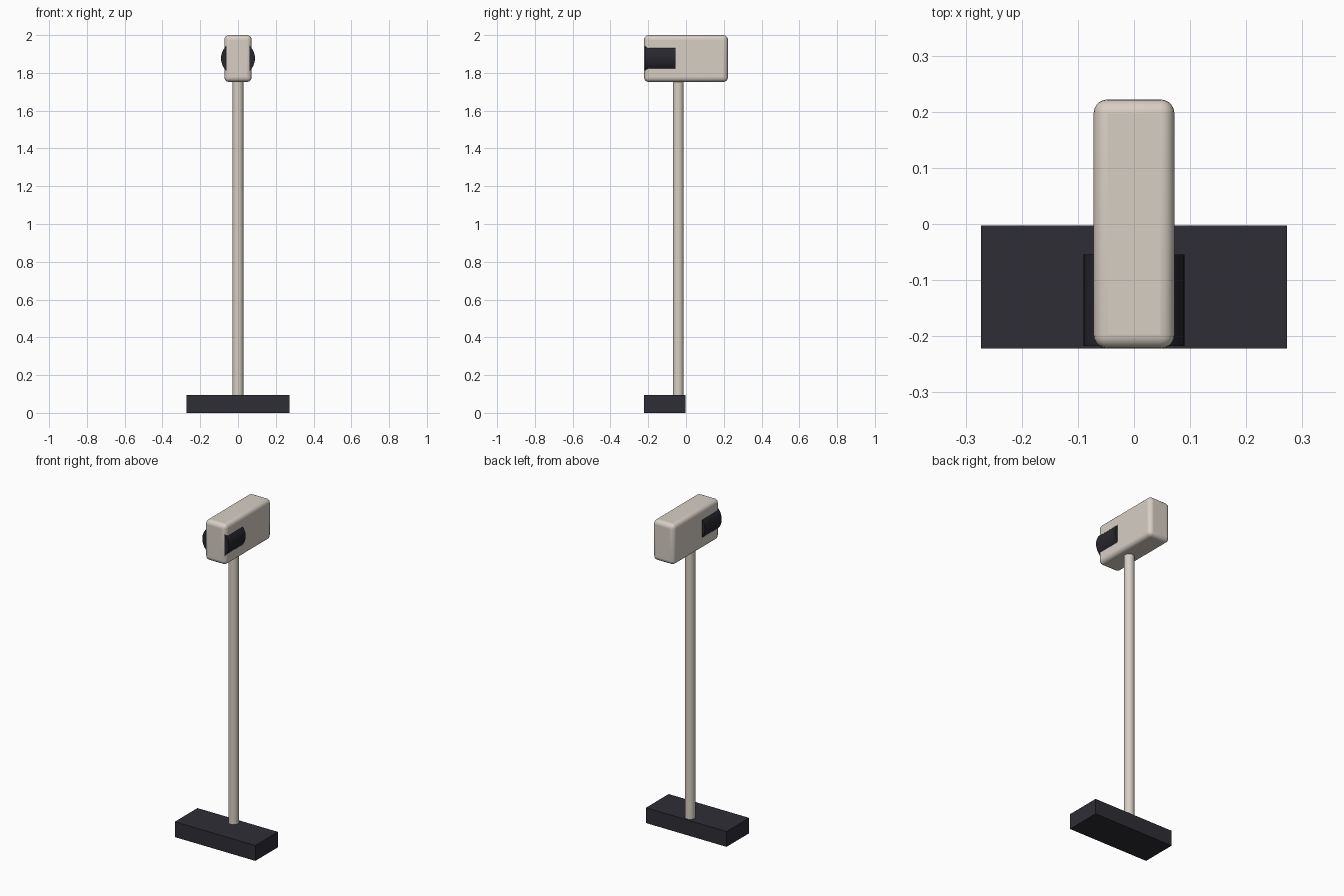
import bpy
import math

cube = bpy.data.objects.get("Cube")
if cube:
    bpy.data.objects.remove(cube, do_unlink=True)


def make_material(name, colour):
    mat = bpy.data.materials.new(name)
    mat.use_nodes = True
    mat.diffuse_color = (*colour, 1)
    mat.node_tree.nodes["Principled BSDF"].inputs["Base Color"].default_value = (*colour, 1)
    return mat


def finish(name, mat):
    obj = bpy.context.object
    obj.name = name
    obj.data.materials.append(mat)
    return obj


def box(name, mat, low, high):
    centre = [(a + b) / 2 for a, b in zip(low, high)]
    bpy.ops.mesh.primitive_cube_add(size=1, location=centre)
    bpy.context.object.scale = [b - a for a, b in zip(low, high)]
    bpy.ops.object.transform_apply(location=False, rotation=False, scale=True)
    return finish(name, mat)


def cylinder(name, mat, radius, length, centre, rotation=(0, 0, 0)):
    bpy.ops.mesh.primitive_cylinder_add(vertices=48, radius=radius, depth=length,
                                        location=centre, rotation=rotation)
    bpy.ops.object.shade_smooth_by_angle(angle=math.radians(35))
    return finish(name, mat)


cream = make_material("warm cream", (0.68, 0.62, 0.55))
charcoal = make_material("charcoal", (0.027, 0.027, 0.036))
dark = make_material("dark lens", (0.02, 0.02, 0.027))

# Foot and pole
box("base", charcoal, (-0.273, -0.222, 0), (0.273, -0.003, 0.094))
cylinder("pole", cream, 0.029, 1.72, (0, -0.041, 0.92))

# Head with rounded edges
head = box("head", cream, (-0.072, -0.222, 1.752), (0.072, 0.222, 2))
bevel = head.modifiers.new("rounded edges", "BEVEL")
bevel.width = 0.025
bevel.segments = 5
bpy.context.view_layer.objects.active = head
bpy.ops.object.shade_smooth_by_angle(angle=math.radians(40))

# Round lens drum bulging out of both sides of the head
cylinder("lens_drum", dark, 0.09, 0.163, (0, -0.136, 1.877), (math.pi / 2, 0, 0))
